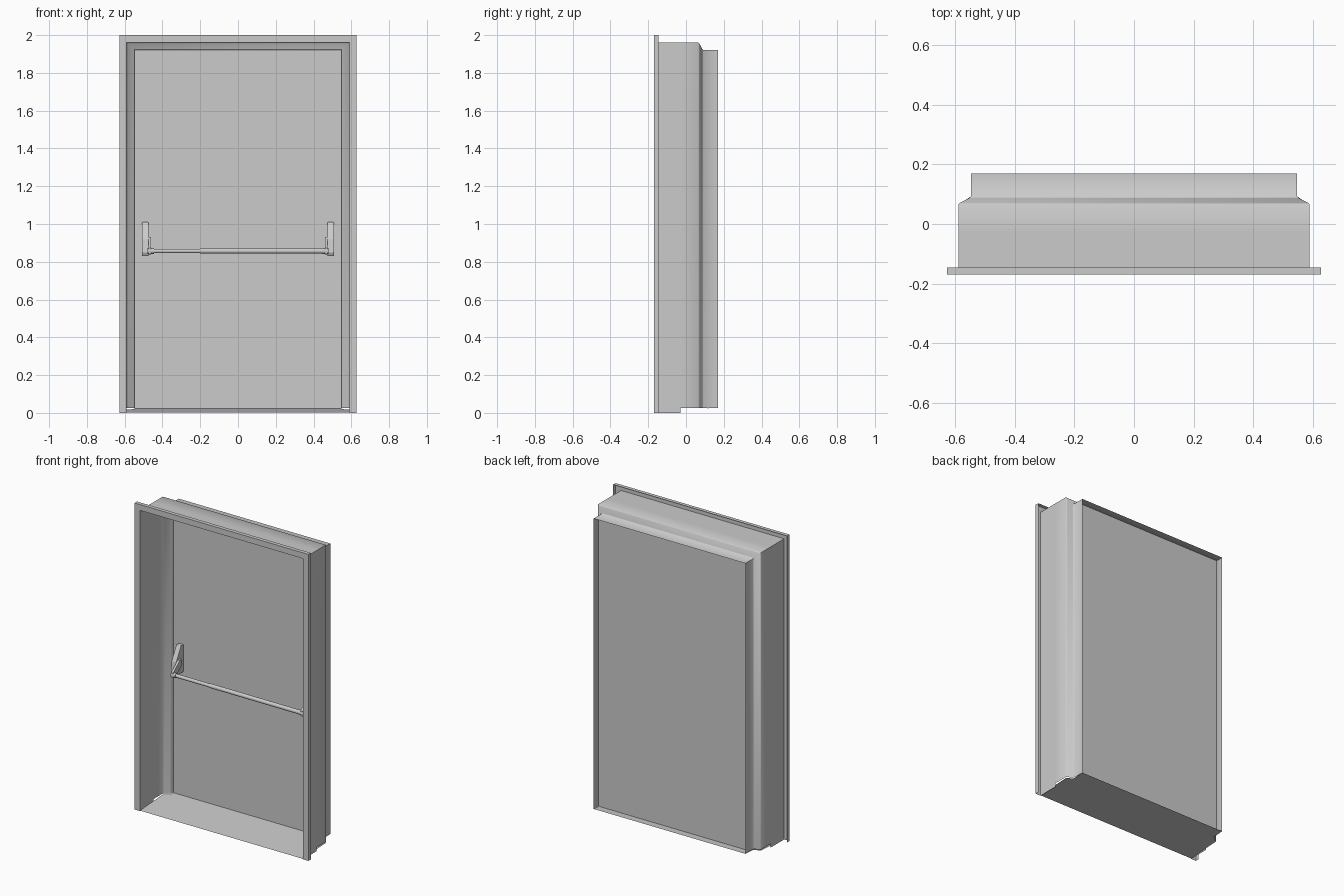
import bpy, bmesh, math
from mathutils import Matrix

if "Cube" in bpy.data.objects:
    bpy.data.objects.remove(bpy.data.objects["Cube"])

HALF, TOP = 0.547, 1.92      # clear opening: half width and height


def finish(name, bm, smooth=None):
    me = bpy.data.meshes.new(name)
    bmesh.ops.recalc_face_normals(bm, faces=bm.faces)
    bm.to_mesh(me)
    bm.free()
    ob = bpy.data.objects.new(name, me)
    bpy.context.collection.objects.link(ob)
    if smooth:
        bpy.ops.object.select_all(action='DESELECT')
        bpy.context.view_layer.objects.active = ob
        ob.select_set(True)
        bpy.ops.object.shade_smooth_by_angle(angle=math.radians(smooth))
    return ob


def box(name, x0, x1, y0, y1, z0, z1):
    bm = bmesh.new()
    bmesh.ops.create_cube(bm, size=1)
    for v in bm.verts:
        v.co = (x1 if v.co.x > 0 else x0, y1 if v.co.y > 0 else y0, z1 if v.co.z > 0 else z0)
    return finish(name, bm)


def plate(name, yz, x0, x1, bevel=0.0):
    # side profile extruded along x
    bm = bmesh.new()
    f = bm.faces.new([bm.verts.new((x0, y, z)) for y, z in yz])
    r = bmesh.ops.extrude_face_region(bm, geom=[f])
    for v in r['geom']:
        if isinstance(v, bmesh.types.BMVert):
            v.co.x = x1
    ob = finish(name, bm)
    if bevel:
        m = ob.modifiers.new("bevel", 'BEVEL')
        m.width, m.segments = bevel, 2
    return ob


def rod(name, x0, x1, y, z, r):
    bm = bmesh.new()
    m = Matrix.Translation(((x0 + x1) / 2, y, z)) @ Matrix.Rotation(math.pi / 2, 4, 'Y')
    bmesh.ops.create_cone(bm, cap_ends=True, segments=20, radius1=r, radius2=r,
                          depth=abs(x1 - x0), matrix=m)
    return finish(name, bm, 40)


# pressed sheet frame: profile (outward offset, y) swept round jamb, head, jamb
profile = [(0.08, -0.145), (0.08, -0.17), (0.042, -0.17), (0.042, -0.03), (0.042, -0.0295),
           (0.042, 0.065), (0.036, 0.071), (0.006, 0.086), (0.0, 0.092), (0.0, 0.17)]
bm = bmesh.new()
rows = []
for o, y in profile:
    base = 0.0 if y <= -0.03 else 0.025
    w, t = HALF + o, TOP + o
    rows.append([bm.verts.new(p) for p in
                 ((-w, y, base), (-w, y, t), (w, y, t), (w, y, base))])
for a, b in zip(rows, rows[1:]):
    for i in range(3):
        bm.faces.new((a[i], a[i + 1], b[i + 1], b[i]))
finish("door_frame", bm, 50)

# gently sloping sill between the jambs
outline = [(0.589, -0.17, 0.003), (0.589, 0.065, 0.018), (0.547, 0.092, 0.020), (0.547, 0.17, 0.025)]
bm = bmesh.new()
rows = [[bm.verts.new((s * x, y, z)) for s in (-1, 1)] for x, y, z in outline]
for a, b in zip(rows, rows[1:]):
    bm.faces.new((a[0], a[1], b[1], b[0]))
finish("sill", bm)

# door leaf
box("door_leaf", -HALF, HALF, 0.114, 0.119, 0.023, TOP)

# panic bar brackets, pivot arms and collars on both sides
housing = [(0.115, 1.01), (0.09, 1.01), (0.04, 0.92), (0.03, 0.85), (0.04, 0.83), (0.115, 0.83)]
arm = [(0.075, 0.93), (0.055, 0.93), (-0.012, 0.873), (-0.014, 0.842), (0.012, 0.838), (0.08, 0.895)]
for side, s in (("left", -1), ("right", 1)):
    plate("bracket_" + side, housing, s * 0.508, s * 0.474, 0.003)
    plate("pivot_arm_" + side, arm, s * 0.474, s * 0.460)
    rod("collar_" + side, s * 0.478, s * 0.445, 0.0, 0.857, 0.015)

# telescoping push bar
rod("push_bar_inner", -0.46, -0.19, 0.0, 0.857, 0.0115)
rod("push_bar_outer", -0.20, 0.46, 0.0, 0.857, 0.0135)
